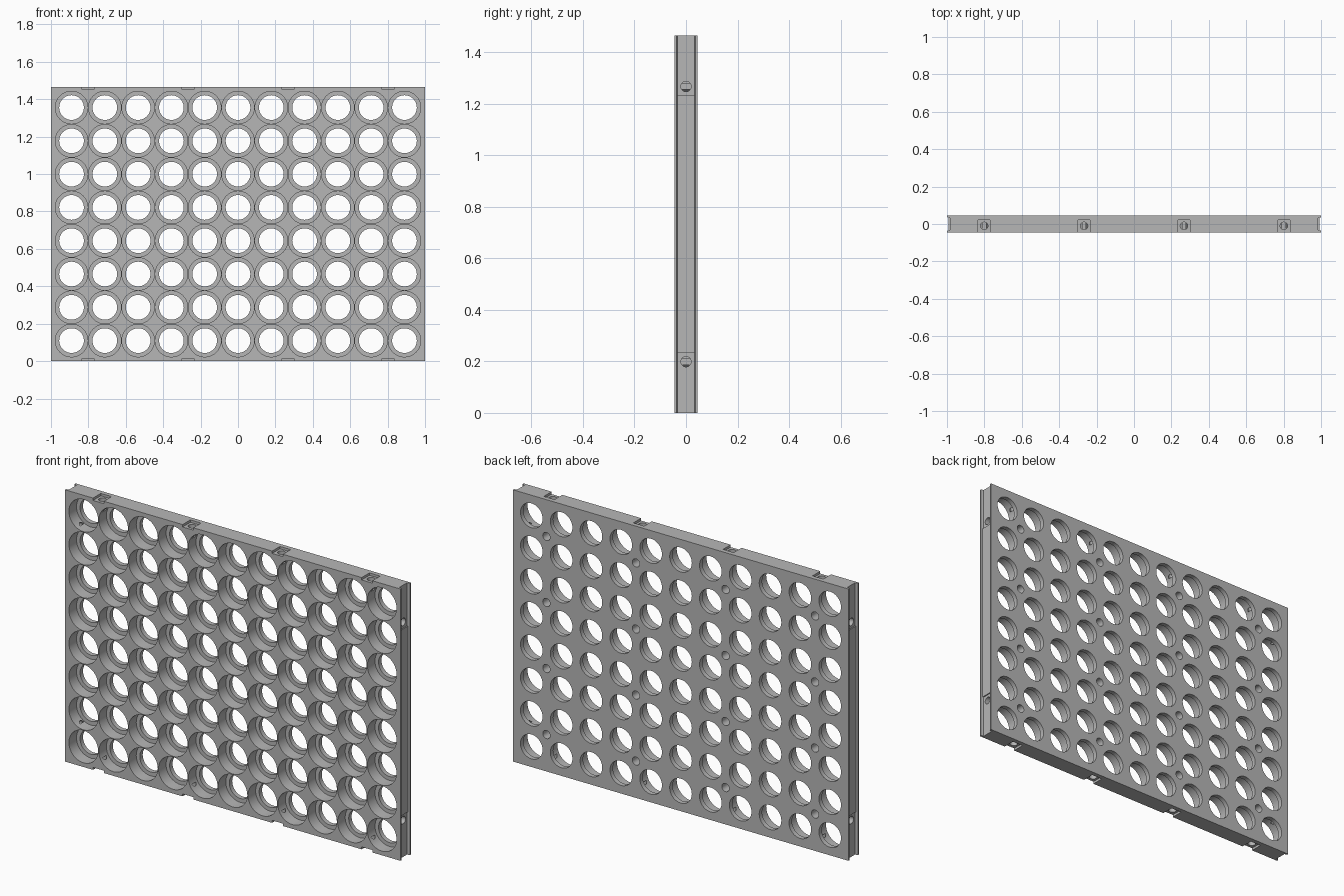
import bpy, bmesh, math
from mathutils import Matrix, Vector

cube = bpy.data.objects.get("Cube")
if cube:
    bpy.data.objects.remove(cube, do_unlink=True)

W, D, H = 2.0, 0.09, 1.465        # panel size
MID = H / 2
PITCH = 0.178
FRONT, BACK = -D / 2, D / 2
PINS_X = [PITCH * k for k in (-4.5, -1.5, 1.5, 4.5)]
PINS_Z = [MID + PITCH * k for k in (-3, -1, 1, 3)]


def add_box(bm, lo, hi):
    lo, hi = Vector(lo), Vector(hi)
    m = Matrix.Translation((lo + hi) / 2) @ Matrix.Diagonal((*(hi - lo), 1))
    bmesh.ops.create_cube(bm, size=1, matrix=m)


def add_lathe(bm, origin, axis, steps, sides=40):
    """Closed solid of stacked circles: steps are (radius, distance along axis)."""
    turn = Vector((0, 0, 1)).rotation_difference(Vector(axis)).to_matrix()
    rings = []
    for r, d in steps:
        ring = []
        for i in range(sides):
            a = 2 * math.pi * i / sides
            p = Vector((r * math.cos(a), r * math.sin(a), d))
            ring.append(bm.verts.new(Vector(origin) + turn @ p))
        rings.append(ring)
    for a, b in zip(rings, rings[1:]):
        for i in range(sides):
            j = (i + 1) % sides
            bm.faces.new((a[i], a[j], b[j], b[i]))
    bm.faces.new(rings[0][::-1])
    bm.faces.new(rings[-1])


def add_groove(bm, side):
    """Full-height trapezoid groove in one end of the panel."""
    outline = [(1.02, -0.045), (1.02, 0.045), (0.991, 0.033), (0.991, -0.033)]
    low = [bm.verts.new((side * x, y, -0.05)) for x, y in outline]
    high = [bm.verts.new((side * x, y, H + 0.05)) for x, y in outline]
    bm.faces.new(low)
    bm.faces.new(high)
    for i in range(4):
        j = (i + 1) % 4
        bm.faces.new((low[i], low[j], high[j], high[i]))


def make_object(name, bm):
    bmesh.ops.recalc_face_normals(bm, faces=bm.faces)
    mesh = bpy.data.meshes.new(name)
    bm.to_mesh(mesh)
    bm.free()
    obj = bpy.data.objects.new(name, mesh)
    bpy.context.collection.objects.link(obj)
    return obj


# Panel body
body = bmesh.new()
add_box(body, (-W / 2, FRONT, 0), (W / 2, BACK, H))
panel = make_object("perforated_panel", body)

# Stepped bores, blind pin holes in the back and end grooves
bores = bmesh.new()
for col in range(11):
    for row in range(8):
        centre = ((col - 5) * PITCH, 0, MID + (row - 3.5) * PITCH)
        floor = BACK - 0.025
        add_lathe(bores, centre, (0, 1, 0),
                  [(0.087, FRONT - 0.02), (0.087, floor),
                   (0.066, floor), (0.066, BACK + 0.02)])
for x in PINS_X:
    for z in PINS_Z:
        add_lathe(bores, (x, BACK, z), (0, -1, 0), [(0.022, -0.02), (0.022, 0.05)], 24)
for side in (-1, 1):
    add_groove(bores, side)

# Connector pockets: open to the front on top and bottom, open to the ends on the sides
pockets = bmesh.new()
for x in PINS_X:
    for z0, z1 in ((-0.02, 0.013), (H - 0.013, H + 0.02)):
        add_box(pockets, (x - 0.032, FRONT - 0.02, z0), (x + 0.032, 0.021, z1))
for x0, x1 in ((-1.02, -0.985), (0.985, 1.02)):
    add_box(pockets, (x0, -0.033, -0.03), (x1, 0.033, PINS_Z[0] + 0.033))
    add_box(pockets, (x0, -0.033, PINS_Z[-1] - 0.033), (x1, 0.033, H + 0.03))

# Pin holes inside the pockets
pins = bmesh.new()
shaft = [(0.02, -0.01), (0.02, 0.07)]
for x in PINS_X:
    add_lathe(pins, (x, -0.01, 0), (0, 0, 1), shaft, 24)
    add_lathe(pins, (x, -0.01, H), (0, 0, -1), shaft, 24)
for z in (PINS_Z[0], PINS_Z[-1]):
    for side in (-1, 1):
        add_lathe(pins, (side * W / 2, 0, z), (-side, 0, 0), shaft, 24)

# Cut everything out of the panel
cutters = [make_object("bore_cutter", bores), make_object("pocket_cutter", pockets),
           make_object("pin_cutter", pins)]
for cutter in cutters:
    cutter.hide_render = True
    mod = panel.modifiers.new(cutter.name, 'BOOLEAN')
    mod.operation = 'DIFFERENCE'
    mod.solver = 'EXACT'
    mod.object = cutter
bpy.context.view_layer.update()
graph = bpy.context.evaluated_depsgraph_get()
cut_mesh = bpy.data.meshes.new_from_object(panel.evaluated_get(graph))
panel.modifiers.clear()
panel.data = cut_mesh
for cutter in cutters:
    bpy.data.objects.remove(cutter, do_unlink=True)

# Grey material
grey = bpy.data.materials.new("plain_grey")
grey.use_nodes = True
colour = (0.47, 0.47, 0.47, 1)
grey.diffuse_color = colour
grey.node_tree.nodes["Principled BSDF"].inputs["Base Color"].default_value = colour
panel.data.materials.clear()
panel.data.materials.append(grey)

# Smooth bores with crisp rims
bpy.ops.object.select_all(action='DESELECT')
panel.select_set(True)
bpy.context.view_layer.objects.active = panel
bpy.ops.object.shade_smooth_by_angle(angle=math.radians(30))
